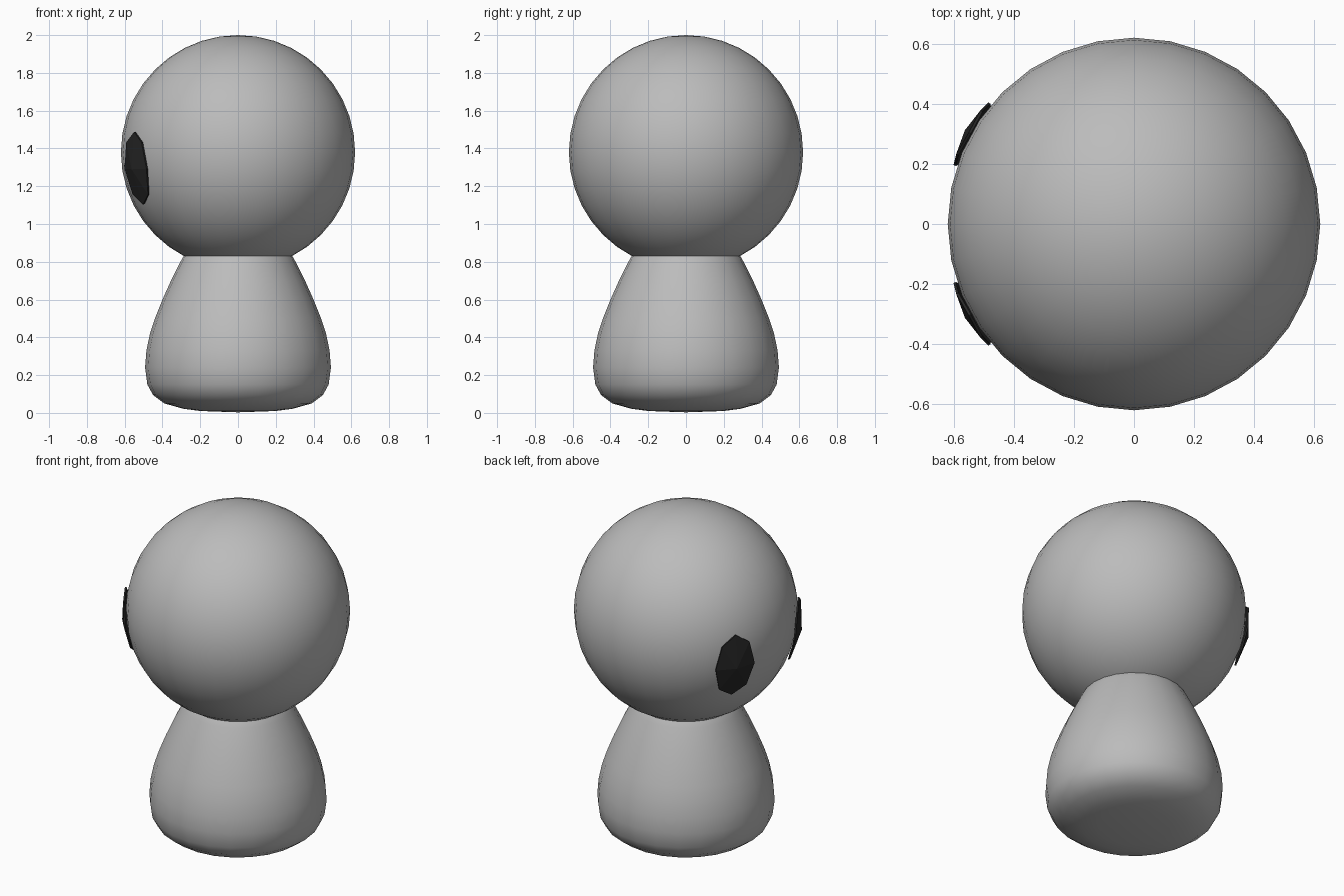
import bpy, bmesh, math
from mathutils import Vector

if "Cube" in bpy.data.objects:
    bpy.data.objects.remove(bpy.data.objects["Cube"])


def material(name, rgb):
    m = bpy.data.materials.new(name)
    m.diffuse_color = (*rgb, 1.0)
    m.use_nodes = True
    m.node_tree.nodes["Principled BSDF"].inputs["Base Color"].default_value = m.diffuse_color
    return m


grey = material("matte_grey", (0.5, 0.5, 0.5))
black = material("eye_black", (0.02, 0.02, 0.02))


def make_object(name, bm, mat, smooth=True):
    bmesh.ops.recalc_face_normals(bm, faces=bm.faces)
    mesh = bpy.data.meshes.new(name)
    for f in bm.faces:
        f.smooth = smooth
    bm.to_mesh(mesh)
    bm.free()
    mesh.materials.append(mat)
    ob = bpy.data.objects.new(name, mesh)
    bpy.context.collection.objects.link(ob)
    return ob


# Head: large smooth ball
HEAD = Vector((0, 0, 1.38))
bm = bmesh.new()
bmesh.ops.create_uvsphere(bm, u_segments=32, v_segments=20, radius=0.62)
bmesh.ops.translate(bm, vec=HEAD, verts=bm.verts)
make_object("head", bm, grey)

# Body: turned pear profile (radius, height), closed inside the head
profile = [(0, 0.003), (0.2, 0.01), (0.29, 0.022), (0.39, 0.05), (0.45, 0.095),
           (0.48, 0.15), (0.492, 0.24), (0.485, 0.33), (0.466, 0.42),
           (0.44, 0.5), (0.4, 0.6), (0.355, 0.7), (0.305, 0.8),
           (0.285, 0.835), (0.23, 0.9), (0, 0.95)]
SIDES = 24
bm = bmesh.new()
verts = [bm.verts.new((r, 0, z)) for r, z in profile]
edges = [bm.edges.new(pair) for pair in zip(verts, verts[1:])]
bmesh.ops.spin(bm, geom=verts + edges, cent=(0, 0, 0), axis=(0, 0, 1),
               angle=math.tau, steps=SIDES, use_duplicate=False)
bmesh.ops.remove_doubles(bm, verts=bm.verts, dist=0.0005)
make_object("body", bm, grey)

# Eyes: thin oval plates wrapped over the head on the -x side, mirrored in y
lat, az = math.radians(-8), math.radians(29)
for side, label in ((-1, "front_eye"), (1, "back_eye")):
    out = Vector((-math.cos(az) * math.cos(lat),
                  side * math.sin(az) * math.cos(lat), math.sin(lat)))
    across = Vector((0, 0, 1)).cross(out).normalized()
    up = out.cross(across)
    bm = bmesh.new()
    centre = bm.verts.new(HEAD + out * 0.65)
    rim = []
    for i in range(8):
        a = i * math.tau / 8
        d = out * 0.612 + across * 0.117 * math.cos(a) + up * 0.196 * math.sin(a)
        rim.append(bm.verts.new(HEAD + d.normalized() * 0.638))
    for i in range(8):
        bm.faces.new((centre, rim[i], rim[(i + 1) % 8]))
    eye = make_object(label, bm, black, smooth=False)
    plate = eye.modifiers.new("thickness", 'SOLIDIFY')
    plate.thickness = 0.009
    plate.offset = -1
